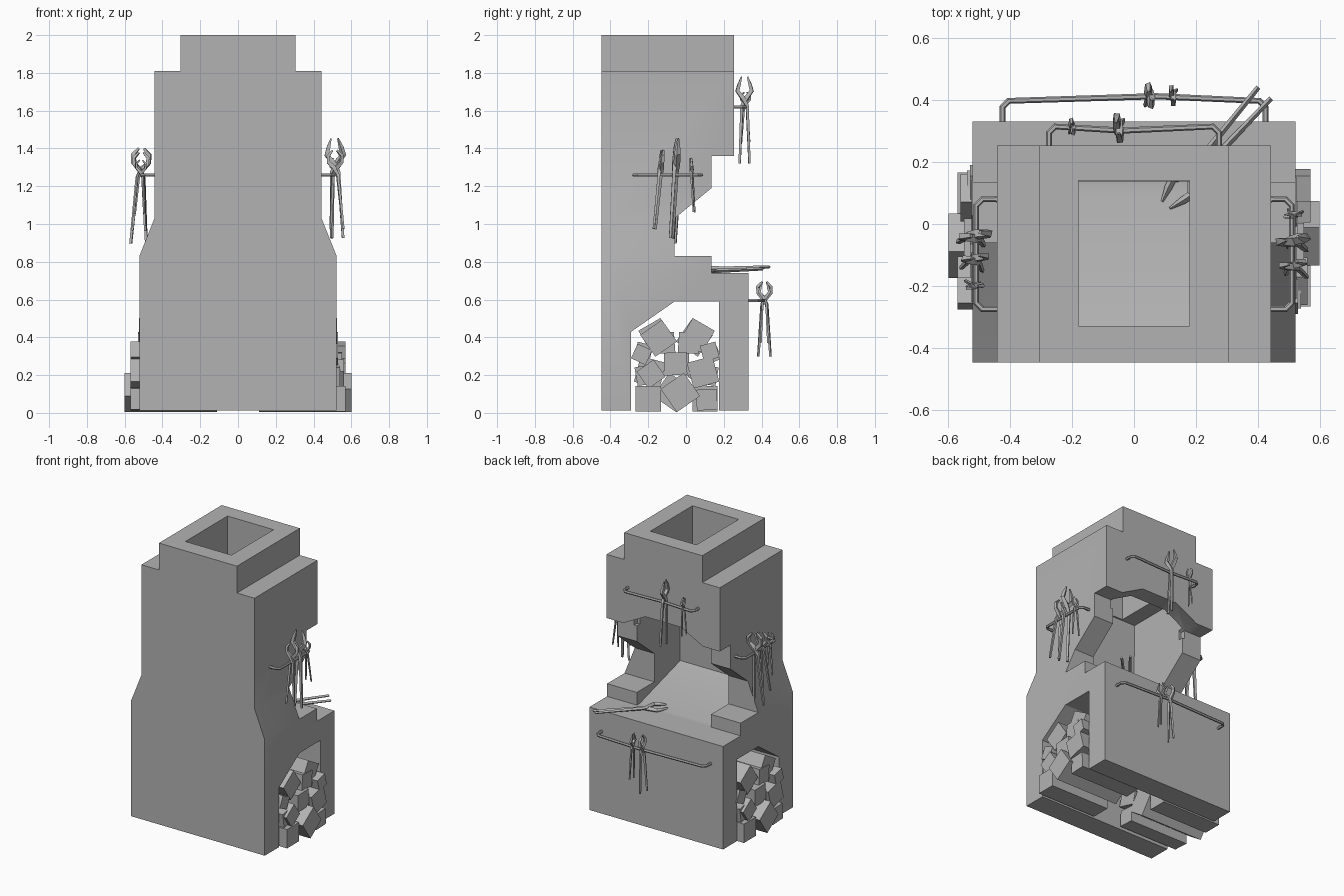
import bpy, bmesh
from math import radians, sin, cos
from mathutils import Vector

if "Cube" in bpy.data.objects:
    bpy.data.objects.remove(bpy.data.objects["Cube"])

# One dark grey for the whole forge
grey = bpy.data.materials.new('dark_grey')
grey.diffuse_color = (.45, .45, .45, 1)
grey.use_nodes = True
grey.node_tree.nodes["Principled BSDF"].inputs["Base Color"].default_value = grey.diffuse_color


def prism(name, profile, axis, lo, hi):
    """Extrude a 2D profile: axis 'x' takes (y, z) points, axis 'y' takes (x, z)."""
    bm = bmesh.new()
    place = (lambda a, b, d: (d, a, b)) if axis == 'x' else (lambda a, b, d: (a, d, b))
    face = bm.faces.new([bm.verts.new(place(a, b, lo)) for a, b in profile])
    out = bmesh.ops.extrude_face_region(bm, geom=[face])
    verts = [v for v in out['geom'] if isinstance(v, bmesh.types.BMVert)]
    bmesh.ops.translate(bm, verts=verts, vec=Vector(place(0, 0, hi - lo)))
    bmesh.ops.recalc_face_normals(bm, faces=bm.faces)
    me = bpy.data.meshes.new(name)
    bm.to_mesh(me)
    bm.free()
    me.materials.append(grey)
    ob = bpy.data.objects.new(name, me)
    bpy.context.collection.objects.link(ob)
    return ob


def boolean(ob, cutter, op='DIFFERENCE'):
    mod = ob.modifiers.new('cut', 'BOOLEAN')
    mod.operation, mod.object, mod.solver = op, cutter, 'EXACT'
    bpy.context.view_layer.objects.active = ob
    bpy.ops.object.modifier_apply(modifier=mod.name)
    bpy.data.objects.remove(cutter)


def mirrored(half):
    return half + [(-x, z) for x, z in reversed(half)]


def bars(name, paths, res):
    """Bars along polylines of (point, radius)."""
    cu = bpy.data.curves.new(name, 'CURVE')
    cu.dimensions = '3D'
    cu.bevel_depth, cu.bevel_resolution, cu.use_fill_caps = 1.0, res, True
    cu.materials.append(grey)
    for path in paths:
        sp = cu.splines.new('POLY')
        sp.use_smooth = False
        sp.points.add(len(path) - 1)
        for p, (co, r) in zip(sp.points, path):
            p.co, p.radius = (*co, 1), r
    ob = bpy.data.objects.new(name, cu)
    bpy.context.collection.objects.link(ob)
    return ob


# Masonry body: side silhouette intersected with front silhouette
body = prism('forge_body', [(-.447, .013), (.332, .013), (.332, .74), (.135, .74), (.135, .83),
                            (-.06, .83), (-.06, 1.03), (.135, 1.19), (.135, 1.36),
                            (.254, 1.36), (.254, 2), (-.447, 2)], 'x', -.7, .7)
front = mirrored([(.522, -.1), (.522, .83), (.442, 1.03), (.442, 1.81), (.305, 1.81),
                  (.305, 2.1)])
boolean(body, prism('outline', front, 'y', -.6, .6), 'INTERSECT')

# Log tunnel, fire chamber, hood arch and flue
boolean(body, prism('tunnel', [(-.29, -.1), (.175, -.1), (.175, .59), (-.06, .59),
                               (-.29, .43)], 'x', -.8, .8))
boolean(body, prism('chamber', [(-.35, .87), (.1, .74), (.2, .74), (.2, 1.3), (.138, 1.3),
                                (.138, 1.6), (-.34, 1.6)], 'x', -.29, .29))
boolean(body, prism('arch', mirrored([(.31, 1.3), (.31, 1.36), (.14, 1.45)]), 'y', .1, .3))
boolean(body, prism('flue', [(-.33, 1.5), (.14, 1.5), (.14, 2.1), (-.33, 2.1)], 'x', -.18, .18))

# Shallow bends on the body are shaded smooth
bpy.ops.object.select_all(action='DESELECT')
body.select_set(True)
bpy.context.view_layer.objects.active = body
bpy.ops.object.shade_smooth_by_angle(angle=radians(30))

# Square logs: y, z, side, turn, outer end; the left pile is the right one turned round
LOGS = [(-.2, .075, .133, 0, .57), (-.03, .108, .15, 35, .6), (.11, .07, .11, 3, .57),
        (-.185, .205, .11, 35, .56), (-.055, .26, .12, 2, .55), (.09, .215, .14, 15, .57),
        (-.235, .31, .085, -25, .53), (-.145, .395, .14, 35, .525), (.015, .37, .11, -4, .53),
        (.06, .41, .135, -30, .525), (.125, .325, .085, 15, .57), (-.215, .2, .1, 10, .54)]
for side, label in ((1, 'right'), (-1, 'left')):
    for i, (y, z, s, turn, end) in enumerate(LOGS):
        c, n = cos(radians(turn)) * s / 2, sin(radians(turn)) * s / 2
        y = y if side > 0 else -.1 - y
        prof = [(y + side * a, z + b) for a, b in
                ((c - n, c + n), (-c - n, c - n), (-c + n, -c - n), (c + n, -c + n))]
        prism(f'log_{label}_{i + 1}', prof, 'x', *sorted((side * .11, side * end)))


# Hanging rails with bent ends
def rail(name, pts):
    bars(name, [[(p, .01) for p in pts]], 1)


def back_rail(name, half, wall, out, mid_x, mid_y, z):
    rail(name, [(-half, wall - .02, z), (-half, out - .02, z), (-half + .02, out, z),
                (mid_x, mid_y, z), (half - .02, out, z), (half, out - .02, z),
                (half, wall - .02, z)])


back_rail('hood_rail', .275, .25, .315, -.04, .302, 1.62)
back_rail('base_rail', .425, .33, .398, .07, .413, .595)
for s, label in ((1, 'right'), (-1, 'left')):
    rail(f'{label}_rail', [(s * x, y, 1.26) for x, y in
                           ((.42, -.275), (.49, -.275), (.51, -.255), (.51, .06),
                            (.49, .08), (.42, .08))])


# Tongs: two crossing halves, local x = opening, y = pin, z = towards jaws
CLAW = [(-.036, -.335, .008), (-.014, -.03, .011), (.008, .01, .016),
        (.036, .04, .013), (.038, .075, .012), (.012, .105, .007)]
SPIKE = [(-.026, -.335, .008), (-.014, -.03, .011), (.008, .01, .016),
         (.038, .05, .014), (.03, .08, .012), (.016, .125, .004)]


def tongs(name, pivot, size, shape, head, pin):
    head, pin = Vector(head).normalized(), Vector(pin).normalized()
    side = pin.cross(head).normalized()
    paths = [[(Vector(pivot) + size * (side * m * x + pin * m * .005 + head * z), r * size)
              for x, z, r in shape] for m in (1, -1)]
    bars(name, paths, 0)


X, Y = (1, 0, 0), (0, 1, 0)
tongs('hood_tongs_large', (-.05, .31, 1.655), 1, SPIKE, (-.03, 0, 1), X)
tongs('hood_tongs_small', (-.2, .315, 1.635), .6, CLAW, (.03, 0, 1), X)
tongs('base_tongs_large', (.05, .415, .6), .9, CLAW, (.03, 0, 1), X)
tongs('base_tongs_small', (.125, .415, .605), .7, SPIKE, (-.04, 0, 1), X)
for s, label, shapes, rows in (
        (1, 'right', (SPIKE, CLAW, CLAW), ((-.055, 1.31), (-.135, 1.29), (.03, 1.28))),
        (-1, 'left', (CLAW, CLAW, CLAW), ((-.04, 1.28), (-.115, 1.28), (-.2, 1.27)))):
    for (y, z), size, shape, lean, n in zip(rows, (1.15, .95, .65), shapes, (.06, .1, -.06),
                                            ('large', 'medium', 'small')):
        tongs(f'{label}_tongs_{n}', (s * .515, y, z), size, shape, (-s * .03, lean, 1), Y)
tongs('hearth_tongs', (.19, .16, .757), 1.05, SPIKE, (-.66, -.75, -.03), (0, 0, 1))
